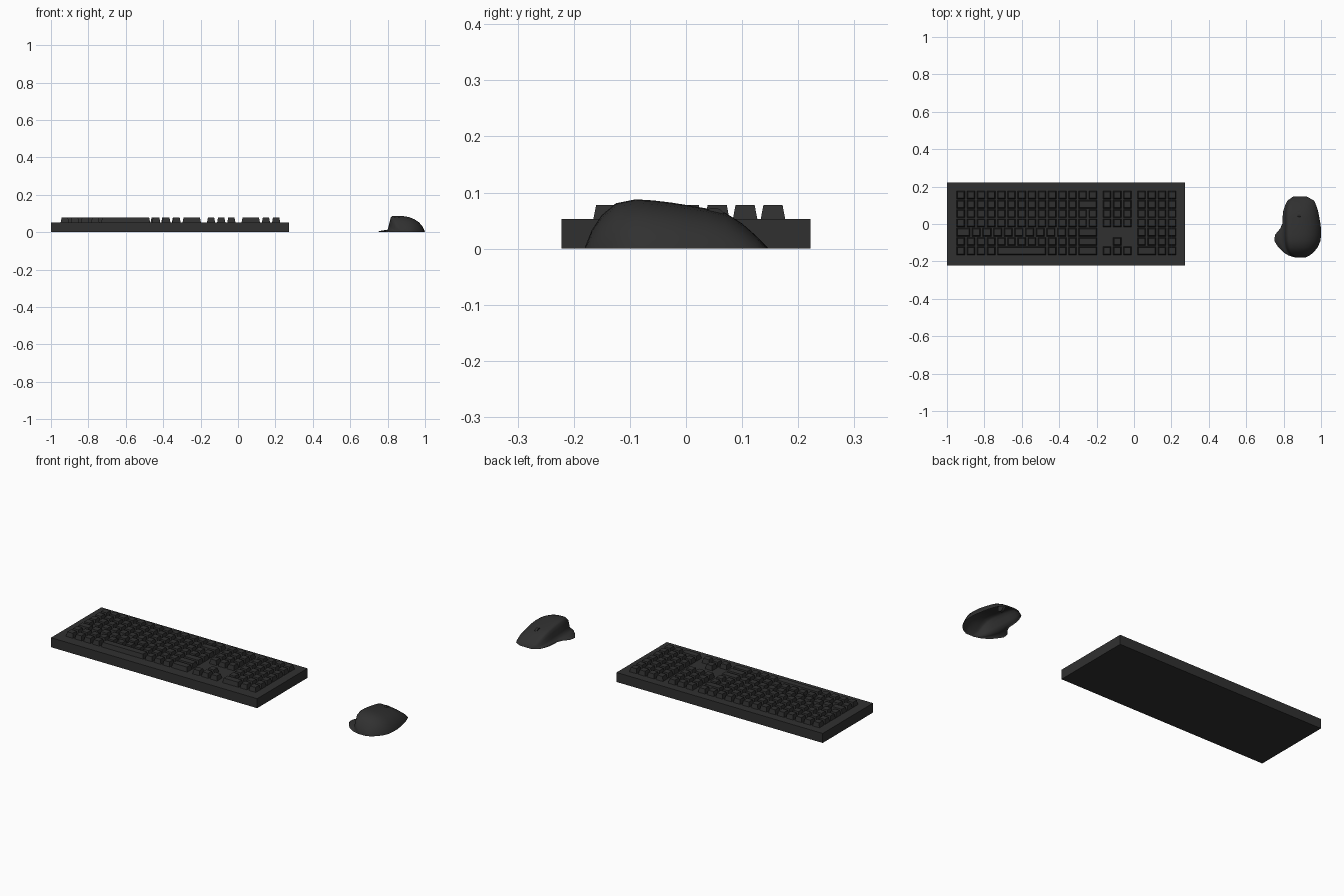
import bpy, bmesh, math

if "Cube" in bpy.data.objects:
    bpy.data.objects.remove(bpy.data.objects["Cube"])

dark = bpy.data.materials.new("dark_plastic")
dark.diffuse_color = (0.03, 0.03, 0.03, 1)
dark.use_nodes = True
dark.node_tree.nodes["Principled BSDF"].inputs["Base Color"].default_value = dark.diffuse_color


def finish(name, bm):
    bmesh.ops.recalc_face_normals(bm, faces=bm.faces)
    me = bpy.data.meshes.new(name)
    bm.to_mesh(me)
    bm.free()
    me.materials.append(dark)
    ob = bpy.data.objects.new(name, me)
    bpy.context.collection.objects.link(ob)
    return ob


def frustum(bm, x0, x1, y0, y1, z0, z1, inset=0.0):
    """Box whose top is drawn in by inset."""
    rings = []
    for z, i in ((z0, 0), (z1, inset)):
        rings.append([bm.verts.new(p) for p in (
            (x0 + i, y0 + i, z), (x1 - i, y0 + i, z), (x1 - i, y1 - i, z), (x0 + i, y1 - i, z))])
    a, b = rings
    bm.faces.new(a[::-1])
    bm.faces.new(b)
    for k in range(4):
        n = (k + 1) % 4
        bm.faces.new((a[k], a[n], b[n], b[k]))


# keyboard case
bm = bmesh.new()
frustum(bm, -1.0, 0.274, -0.222, 0.222, 0, 0.053)
finish("keyboard_case", bm)

# keycaps: each row is a list of key widths in units, negative = gap
PX, PY, GAP, TOP_Y = 0.0543, 0.0497, 0.0105, 0.155


def key_block(name, x, rows):
    bm = bmesh.new()
    for r, widths in enumerate(rows):
        cx, y = x, TOP_Y - r * PY
        for w in widths:
            if w > 0:
                frustum(bm, cx, cx + w * PX - GAP, y - 0.022, y + 0.022, 0.052, 0.078, 0.005)
            cx += abs(w) * PX
    finish(name, bm)


key_block("main_keys", -0.948, [
    [1] * 14,
    [1] * 12 + [2],
    [1] * 14,
    [1] * 14,
    [1.5] + [1.05] * 10 + [2],
    [1] * 12 + [2],
    [1] * 4 + [5] + [1] * 3 + [2]])
key_block("navigation_keys", -0.166, [[1] * 3] * 4 + [[], [-1, 1], [1] * 3])
key_block("number_pad_keys", 0.019, [[1] * 4] * 6 + [[2, 1, 1]])

# mouse shell: stations along y = (y, foot left, wall left, right, height)
stations = [
    (-0.180, 0.865, 0.870, 0.915, 0.003),
    (-0.168, 0.825, 0.835, 0.940, 0.033),
    (-0.150, 0.797, 0.818, 0.961, 0.060),
    (-0.125, 0.772, 0.806, 0.982, 0.081),
    (-0.090, 0.750, 0.798, 0.997, 0.088),
    (-0.058, 0.754, 0.796, 1.000, 0.086),
    (-0.025, 0.781, 0.796, 1.000, 0.082),
    (0.000, 0.793, 0.797, 0.997, 0.078),
    (0.035, 0.794, 0.797, 0.991, 0.072),
    (0.070, 0.798, 0.800, 0.984, 0.064),
    (0.100, 0.808, 0.809, 0.974, 0.045),
    (0.125, 0.820, 0.822, 0.963, 0.023),
    (0.146, 0.850, 0.852, 0.925, 0.002)]
# cross-section from the ridge to the right side: (fraction of width, of height)
section = [(0.02, 0.16), (0.045, 0.38), (0.075, 0.68), (0.10, 0.90), (0.14, 0.985), (0.24, 1.0),
           (0.42, 0.98), (0.58, 0.92), (0.72, 0.80), (0.84, 0.62), (0.93, 0.37), (0.98, 0.14), (1.0, 0.0)]
bm = bmesh.new()
rings = []
for y, foot, wall, right, h in stations:
    w = right - wall
    pts = [(foot, 0), (foot + 0.1 * (wall - foot), min(0.006, h * 0.08)),
           (foot + 0.7 * (wall - foot), min(0.011, h * 0.13))]
    pts += [(wall + w * u, h * v) for u, v in section]
    rings.append([bm.verts.new((px, y, pz)) for px, pz in pts])
for a, b in zip(rings, rings[1:]):
    for k in range(len(a) - 1):
        bm.faces.new((a[k], a[k + 1], b[k + 1], b[k]))
for end in (rings[0], rings[-1]):
    bm.faces.new(end)
shell = finish("mouse_shell", bm)
# make the open shell face outward
if sum(p.normal.z * p.area for p in shell.data.polygons) < 0:
    shell.data.flip_normals()
for p in shell.data.polygons:
    p.use_smooth = True

# scroll wheel
bpy.ops.mesh.primitive_cylinder_add(vertices=20, radius=0.02, depth=0.014,
                                    location=(0.882, 0.05, 0.053), rotation=(0, math.pi / 2, 0))
wheel = bpy.context.object
wheel.name = "scroll_wheel"
wheel.data.materials.append(dark)
bpy.ops.object.shade_smooth_by_angle()
